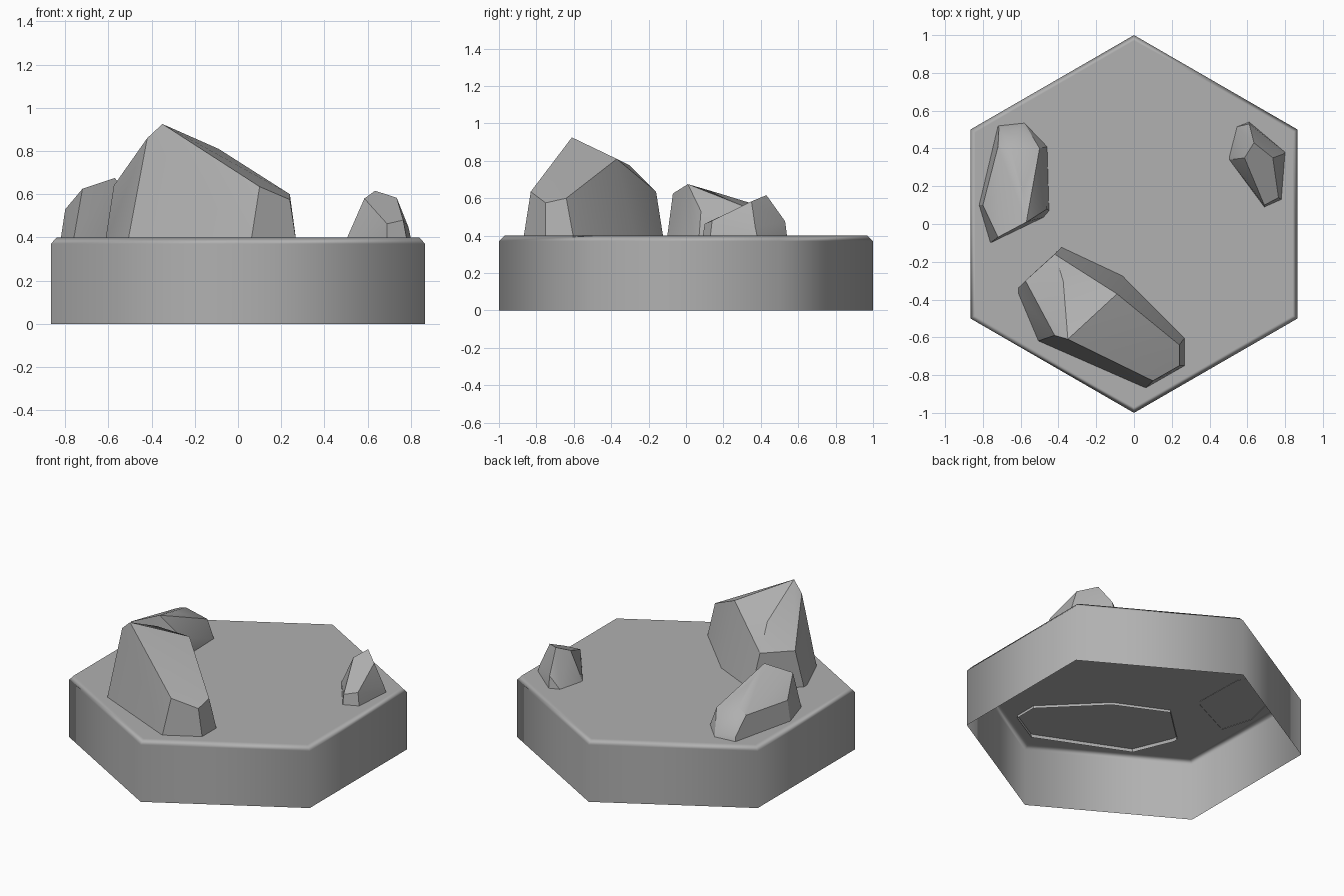
import bpy
import bmesh
from math import radians, cos, sin

cube = bpy.data.objects.get("Cube")
if cube:
    bpy.data.objects.remove(cube, do_unlink=True)

# One plain stone colour for everything
stone = bpy.data.materials.new("stone grey")
stone.use_nodes = True
stone.diffuse_color = (0.44, 0.44, 0.44, 1)
stone.node_tree.nodes["Principled BSDF"].inputs["Base Color"].default_value = stone.diffuse_color


def add_object(name, bm):
    """Turn a bmesh into a named, smooth-shaded stone object."""
    bmesh.ops.recalc_face_normals(bm, faces=bm.faces)
    for face in bm.faces:
        face.smooth = True
    mesh = bpy.data.meshes.new(name)
    bm.to_mesh(mesh)
    bm.free()
    mesh.materials.append(stone)
    obj = bpy.data.objects.new(name, mesh)
    bpy.context.collection.objects.link(obj)
    return obj


def hexagon_tile(name, height, chamfer):
    """Hexagonal cap with a chamfered top rim, open underneath."""
    bm = bmesh.new()
    levels = [(1, 0), (1, height - chamfer), (1 - chamfer, height)]
    rings = []
    for radius, z in levels:
        angles = [radians(30 + 60 * i) for i in range(6)]
        rings.append([bm.verts.new((radius * cos(a), radius * sin(a), z)) for a in angles])
    for lower, upper in zip(rings, rings[1:]):
        for i in range(6):
            j = (i + 1) % 6
            bm.faces.new((lower[i], lower[j], upper[j], upper[i]))
    bm.faces.new(rings[-1])
    tile = add_object(name, bm)
    # Keep the large faces flat and let only the rim blend
    weighted = tile.modifiers.new("weighted normals", 'WEIGHTED_NORMAL')
    weighted.weight = 100


def faceted_rock(name, foot_z, footprint, crown):
    """Faceted rock: hull of a footprint and its upper corners, open below."""
    bm = bmesh.new()
    for x, y in footprint:
        bm.verts.new((x, y, foot_z))
    for corner in crown:
        bm.verts.new(corner)
    bmesh.ops.convex_hull(bm, input=bm.verts)
    bmesh.ops.delete(bm, geom=[v for v in bm.verts if not v.link_faces], context='VERTS')
    floor = [f for f in bm.faces if all(v.co.z < foot_z + 0.001 for v in f.verts)]
    bmesh.ops.delete(bm, geom=floor, context='FACES')
    bmesh.ops.dissolve_limit(bm, angle_limit=radians(4), verts=bm.verts, edges=bm.edges)
    # Only the stronger ridges stay sharp
    bmesh.ops.recalc_face_normals(bm, faces=bm.faces)
    for edge in bm.edges:
        edge.smooth = edge.calc_face_angle(0) < radians(24)
    add_object(name, bm)


# Base
hexagon_tile("hexagon_base", 0.4, 0.03)

# Tall rock at the front
faceted_rock(
    "large_rock", 0.38,
    [(-.615, -.34), (-.38, -.12), (-.06, -.27), (.27, -.6),
     (.27, -.75), (.06, -.87), (-.51, -.62), (-.615, -.37)],
    [(-.575, -.3, .64), (-.42, -.16, .635), (-.375, -.3, .775),
     (-.09, -.37, .81), (-.35, -.61, .925), (-.42, -.59, .86),
     (.24, -.64, .6), (.24, -.75, .575), (.1, -.83, .635)])

# Long low rock on one side
faceted_rock(
    "medium_rock", 0.398,
    [(-.72, .52), (-.58, .535), (-.46, .41), (-.45, .07),
     (-.48, .035), (-.76, -.1), (-.82, .1)],
    [(-.57, .01, .675), (-.72, -.07, .625), (-.8, .1, .53),
     (-.72, .41, .53), (-.65, .39, .56), (-.59, .18, .625),
     (-.5, .4, .52), (-.46, .08, .53), (-.715, .51, .43), (-.6, .52, .43)])

# Small rock on the opposite side
faceted_rock(
    "small_rock", 0.398,
    [(.505, .36), (.545, .515), (.61, .54), (.8, .38),
     (.78, .13), (.69, .09), (.505, .34)],
    [(.635, .43, .616), (.585, .35, .58), (.735, .35, .583),
     (.69, .1, .463), (.765, .14, .48), (.61, .53, .476), (.79, .37, .445)])
